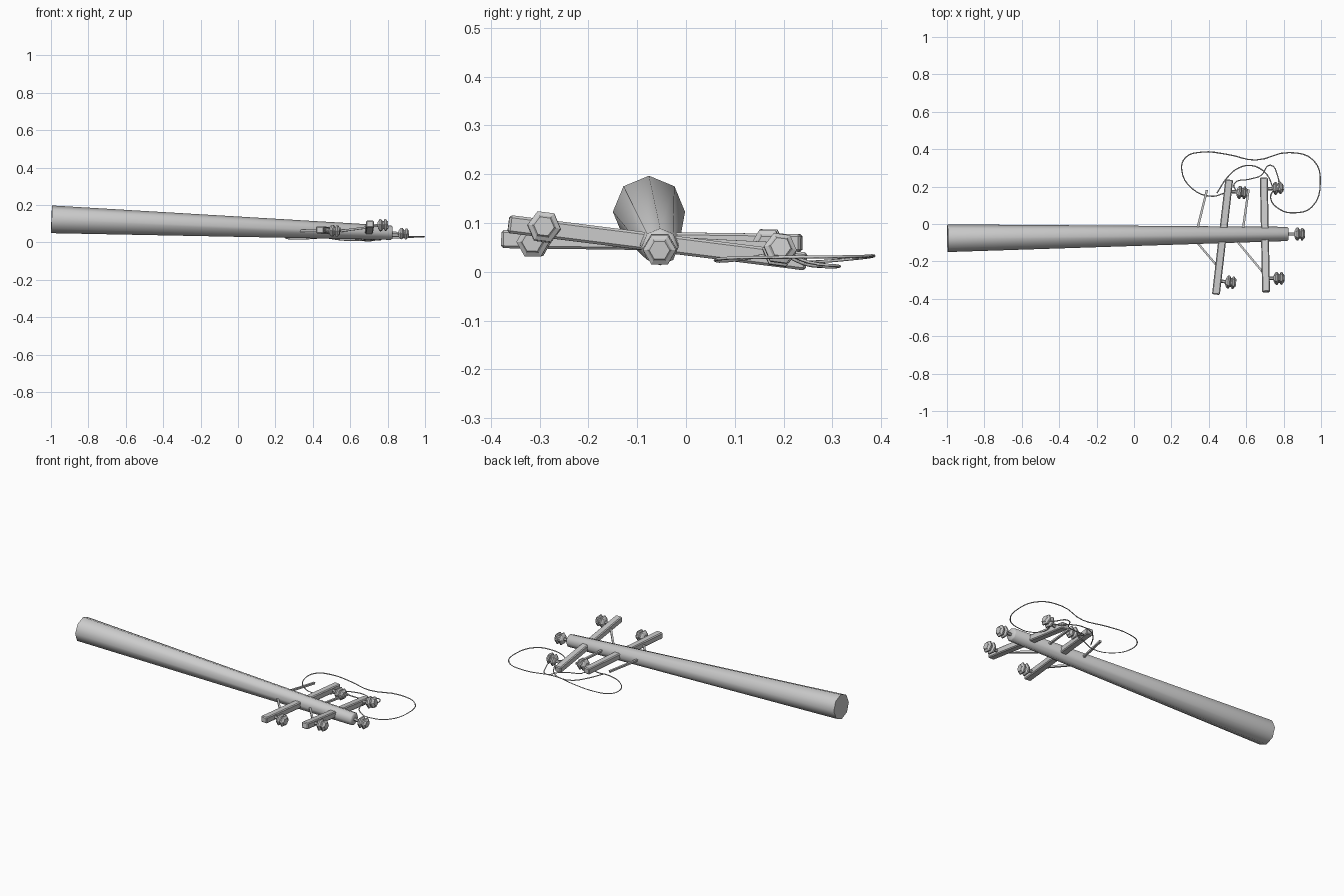
import bpy, bmesh, math
from mathutils import Vector, Matrix

if "Cube" in bpy.data.objects:
    bpy.data.objects.remove(bpy.data.objects["Cube"])


def frame(origin, direction, side=None):
    # local x runs along direction, local y follows side
    x = Vector(direction).normalized()
    z = x.cross(Vector(side)) if side else Vector((0, 0, 1)) - x * x.z
    z.normalize()
    y = z.cross(x)
    m = Matrix((x, y, z)).transposed().to_4x4()
    m.translation = Vector(origin)
    return m


def finish(name, bm, matrix, smooth=None):
    bmesh.ops.recalc_face_normals(bm, faces=bm.faces)
    me = bpy.data.meshes.new(name)
    bm.to_mesh(me)
    bm.free()
    ob = bpy.data.objects.new(name, me)
    bpy.context.collection.objects.link(ob)
    ob.matrix_world = matrix
    if smooth:
        bpy.ops.object.select_all(action='DESELECT')
        ob.select_set(True)
        bpy.context.view_layer.objects.active = ob
        bpy.ops.object.shade_smooth_by_angle(angle=math.radians(smooth))
    return ob


def turned(name, profile, sides, matrix, smooth=None):
    # rings of (distance along x, radius), capped at both ends
    bm = bmesh.new()
    rings = []
    for x, r in profile:
        rings.append([bm.verts.new((x, r * math.cos(2 * math.pi * k / sides),
                                    r * math.sin(2 * math.pi * k / sides)))
                      for k in range(sides)])
    for a, b in zip(rings, rings[1:]):
        for k in range(sides):
            n = (k + 1) % sides
            bm.faces.new((a[k], a[n], b[n], b[k]))
    bm.faces.new(rings[0])
    bm.faces.new(rings[-1])
    return finish(name, bm, matrix, smooth)


def bar(name, start, end, width, height, bevel=0.0):
    a, b = Vector(start), Vector(end)
    bm = bmesh.new()
    bmesh.ops.create_cube(bm, size=1)
    bmesh.ops.scale(bm, vec=((b - a).length, width, height), verts=bm.verts)
    ob = finish(name, bm, frame((a + b) / 2, b - a))
    if bevel:
        mod = ob.modifiers.new("bevel", 'BEVEL')
        mod.width = bevel
        mod.segments = 1


def insulator(name, base, centre, side):
    base, centre = Vector(base), Vector(centre)
    reach = (centre - base).length
    m = frame(base, centre - base, side)
    turned(name + "_pin", [(0, 0.009), (reach, 0.009)], 6, m)
    shape = [(-0.028, 0.016), (-0.023, 0.027), (-0.016, 0.035), (-0.008, 0.035),
             (-0.001, 0.024), (0.005, 0.024), (0.009, 0.034), (0.017, 0.034),
             (0.022, 0.025), (0.028, 0.021)]
    turned(name, [(reach + x, r) for x, r in shape], 6, m)


def wire(name, points):
    cu = bpy.data.curves.new(name, 'CURVE')
    cu.dimensions = '3D'
    cu.bevel_depth = 0.0032
    cu.bevel_resolution = 0
    cu.resolution_u = 4
    sp = cu.splines.new('BEZIER')
    sp.bezier_points.add(len(points) - 1)
    for p, co in zip(sp.bezier_points, points):
        p.co = co
        p.handle_left_type = p.handle_right_type = 'AUTO'
    bpy.context.collection.objects.link(bpy.data.objects.new(name, cu))


# tapered pole lying on the ground
foot, tip = Vector((-0.997, -0.076, 0.123)), Vector((0.826, -0.053, 0.051))
length = (tip - foot).length
turned("pole", [(0, 0.074), (length - 0.006, 0.038), (length, 0.032)], 8,
       frame(foot, tip - foot), 50)
insulator("tip_insulator", tip - Vector((0.01, 0, 0)), (0.886, -0.054, 0.046), (0, 1, 0))

# two crooked cross arms, each with an insulator near both ends
arms = {
    "outer": ((0.706, -0.364, 0.098), (0.694, 0.247, 0.021),
              ((0.775, -0.291, 0.092), (0.769, 0.192, 0.045))),
    "inner": ((0.438, -0.377, 0.067), (0.509, 0.237, 0.059),
              ((0.517, -0.312, 0.062), (0.577, 0.168, 0.056))),
}
for key, (a, b, centres) in arms.items():
    bar(key + "_arm", a, b, 0.042, 0.037, 0.005)
    va, vb = Vector(a), Vector(b)
    for label, c, t in zip(("left", "right"), centres, (0.12, 0.9)):
        insulator(f"{key}_{label}_insulator", va.lerp(vb, t), c, vb - va)

# arm braces: two still attached, two hanging loose
bar("inner_brace", (0.33, -0.09, 0.062), (0.445, -0.225, 0.062), 0.011, 0.011)
bar("outer_brace", (0.545, -0.085, 0.06), (0.695, -0.265, 0.08), 0.011, 0.011)
bar("inner_loose_brace", (0.338, -0.03, 0.074), (0.39, 0.182, 0.066), 0.012, 0.011)
bar("outer_loose_brace", (0.582, -0.03, 0.066), (0.613, 0.185, 0.055), 0.012, 0.011)

# fallen wires curling beside the arms
wire("long_wire", [
    (0.755, 0.195, 0.042), (0.73, 0.14, 0.03), (0.78, 0.078, 0.022), (0.86, 0.06, 0.024),
    (0.95, 0.09, 0.028), (0.996, 0.22, 0.03), (0.96, 0.34, 0.031), (0.83, 0.382, 0.033),
    (0.65, 0.342, 0.03), (0.5, 0.372, 0.032), (0.36, 0.384, 0.032), (0.275, 0.355, 0.028),
    (0.255, 0.29, 0.022), (0.31, 0.19, 0.018), (0.42, 0.148, 0.022), (0.485, 0.165, 0.03),
    (0.55, 0.17, 0.05)])
wire("short_wire", [
    (0.443, 0.165, 0.03), (0.5, 0.25, 0.02), (0.56, 0.3, 0.012), (0.63, 0.312, 0.011),
    (0.69, 0.285, 0.012), (0.72, 0.25, 0.014), (0.74, 0.2, 0.035)])
wire("link_wire", [
    (0.55, 0.17, 0.05), (0.535, 0.215, 0.035), (0.62, 0.24, 0.02), (0.68, 0.26, 0.012),
    (0.728, 0.315, 0.011), (0.77, 0.25, 0.02), (0.775, 0.2, 0.042)])
